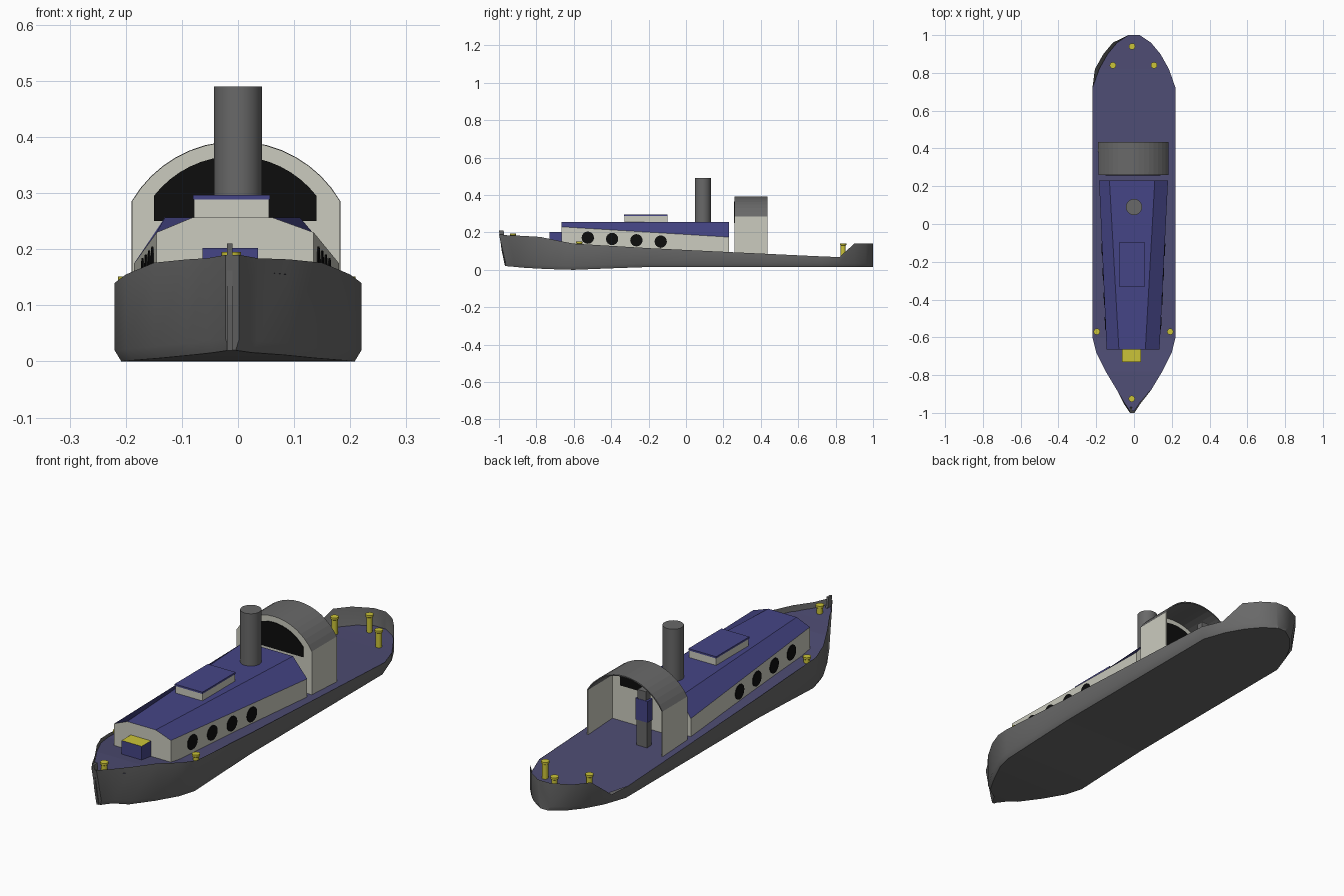
import bpy, bmesh, math
from mathutils import Vector

cube = bpy.data.objects.get("Cube")
if cube:
    bpy.data.objects.remove(cube, do_unlink=True)


def material(name, r, g, b):
    m = bpy.data.materials.new(name)
    m.use_nodes = True
    m.diffuse_color = (r, g, b, 1)
    m.node_tree.nodes["Principled BSDF"].inputs["Base Color"].default_value = (r, g, b, 1)
    return m


GREY = material("hull grey", .14, .14, .14)
DECK = material("deck blue", .075, .072, .17)
BLUE = material("roof blue", .06, .06, .24)
CREAM = material("cream paint", .6, .6, .52)
YELLOW = material("bollard yellow", .6, .55, .04)
BLACK = material("window black", .004, .004, .004)


def finish(name, bm, mats, rule=None, smooth=False):
    bmesh.ops.recalc_face_normals(bm, faces=bm.faces)
    bm.normal_update()
    if rule:
        for f in bm.faces:
            f.material_index = rule(f)
    me = bpy.data.meshes.new(name)
    bm.to_mesh(me)
    bm.free()
    for m in mats:
        me.materials.append(m)
    ob = bpy.data.objects.new(name, me)
    bpy.context.collection.objects.link(ob)
    if smooth:
        bpy.ops.object.select_all(action='DESELECT')
        ob.select_set(True)
        bpy.context.view_layer.objects.active = ob
        bpy.ops.object.shade_smooth_by_angle(angle=math.radians(35))
    return ob


def loft(rings, closed=False, caps=(False, False)):
    """Skin a list of equal-length point rings."""
    bm = bmesh.new()
    vs = [[bm.verts.new(p) for p in ring] for ring in rings]
    n = len(rings[0])
    for a, b in zip(vs, vs[1:]):
        for i in range(n if closed else n - 1):
            j = (i + 1) % n
            bm.faces.new((a[i], a[j], b[j], b[i]))
    for use, ring in zip(caps, (vs[0], vs[-1])):
        if use:
            bm.faces.new(ring)
    return bm


def box(name, x, y, z, mats, rule=None):
    ring = lambda h: [(x[0], y[0], h), (x[1], y[0], h), (x[1], y[1], h), (x[0], y[1], h)]
    return finish(name, loft([ring(z[0]), ring(z[1])], True, (True, True)), mats, rule)


def tube(name, x, y, levels, mat, sides=16):
    """Turned upright part from (radius, z) levels."""
    rings = [[(x + r * math.cos(i * math.tau / sides), y + r * math.sin(i * math.tau / sides), z)
              for i in range(sides)] for r, z in levels]
    return finish(name, loft(rings, True, (True, True)), [mat], smooth=True)


def arch(x0, x1, base, spring, top, y, steps=16):
    """Arched outline: straight sides under a circular arc."""
    c, h, rise = (x0 + x1) / 2, (x1 - x0) / 2, top - spring
    r = (h * h + rise * rise) / (2 * rise)
    a = math.asin(h / r)
    arc = [(c + r * math.sin(t), y, top - r + r * math.cos(t))
           for t in (a * (2 * i / steps - 1) for i in range(steps + 1))]
    return [(x0, y, base)] + arc + [(x1, y, base)]


# Hull stations: y, half width, rail height, deck height, bottom height
stations = [
    (-1, .012, .19, .165, .02), (-.95, .045, .184, .16, .016),
    (-.88, .09, .182, .155, .012), (-.78, .15, .176, .148, .006),
    (-.68, .2, .155, .135, .002), (-.6, .22, .14, .125, 0),
    (-.4, .22, .128, .12, .008), (-.2, .22, .116, .113, .015),
    (.23, .22, .095, .094, .015), (.72, .22, .072, .071, .015),
    (.82, .185, .068, .066, .015), (.9, .14, .14, .064, .015),
    (.96, .09, .14, .063, .015), (1, .03, .14, .062, .015)]

hull_rings, deck_rings = [], []
for y, w, rail, deck, bottom in stations:
    cx = -.01 if y < -.9 else 0
    low = y * .965 if y < -.9 else y
    flare = .022 if .8 < y < .99 else 0
    foot = max(w - .012, .006)
    hull_rings.append([(cx - w - flare, y, rail), (cx - w, low, bottom + .02), (cx - foot, low, bottom),
                       (cx + foot, low, bottom), (cx + w, low, bottom + .02), (cx + w, y, rail)])
    deck_y = y * .99 if y < -.9 else y
    deck_rings.append([(cx - w, deck_y, deck), (cx + w, deck_y, deck)])
hull = loft(hull_rings)
hull.verts.ensure_lookup_table()
n = len(hull.verts)
hull.faces.new(hull.verts[:6])
hull.faces.new(hull.verts[n - 6:])
finish("hull", hull, [GREY], smooth=True)
finish("deck", loft(deck_rings), [DECK])

# Raked stem bar at the bow
finish("stem_bar", loft([[(x, y, z) for x, y in ((-.02, f), (-.01, f), (-.01, f + .025), (-.02, f + .025))]
                         for f, z in ((-.968, .02), (-.985, .1), (-1, .21))], True, (True, True)), [GREY])

# Tapering deckhouse with a blue hipped roof
house = loft([
    [(-.145, -.665, .08), (-.145, -.665, .23), (-.08, -.665, .257),
     (.06, -.665, .257), (.135, -.665, .23), (.135, -.665, .08)],
    [(-.185, .23, .07), (-.185, .23, .175), (-.13, .23, .257),
     (.11, .23, .257), (.18, .23, .175), (.18, .23, .07)]], True, (True, True))
finish("deckhouse", house, [CREAM, BLUE], lambda f: int(f.normal.z > .3))

# Round portholes along both walls
for side, front_x, back_x in (("right", -.145, -.185), ("left", .135, .18)):
    along = Vector((back_x - front_x, .895, 0)).normalized()
    out = Vector((math.copysign(along.y, front_x), -math.copysign(along.x, front_x) * 1, 0))
    out = Vector((along.y, -along.x, 0)) * (1 if front_x > 0 else -1)
    for k in range(4):
        y = -.525 + .13 * k
        centre = Vector((front_x + (back_x - front_x) * (y + .665) / .895, y, .172 - .007 * k))
        rings = [[centre + out * d + along * (.033 * math.cos(t)) + Vector((0, 0, .033 * math.sin(t)))
                  for t in (i * math.tau / 16 for i in range(16))] for d in (-.003, .003)]
        finish(f"porthole_{side}_{k + 1}", loft(rings, True, (True, True)), [BLACK])

# Skylight, fore locker and funnel
box("skylight", (-.078, .055), (-.33, -.1), (.25, .289), [CREAM])
box("skylight_lid", (-.08, .057), (-.332, -.098), (.289, .297), [BLUE])
box("fore_locker", (-.063, .036), (-.73, -.664), (.13, .202), [BLUE, YELLOW],
    lambda f: int(f.normal.z > .5))
tube("funnel", 0, .09, [(.043, .24), (.043, .49)], GREY, 32)

# Arched wheel shelter, open at the back
shelter = loft([arch(-.187, .18, .07, .285, .39, y) for y in (.262, .435)], caps=(True, False))
shelter_ob = finish("shelter", shelter, [CREAM, GREY],
                    lambda f: int(f.calc_center_median().z > .286 and abs(f.normal.y) < .5))
wall = shelter_ob.modifiers.new("thickness", 'SOLIDIFY')
wall.thickness = .005
wall.offset = 0
finish("shelter_window", loft([arch(-.15, .14, .25, .295, .366, y) for y in (.257, .2665)],
                              True, (True, True)), [BLACK])

# Helmsman inside the shelter
box("helmsman_legs", (-.092, -.04), (.375, .405), (.08, .2), [GREY])
box("helmsman_torso", (-.096, -.036), (.372, .408), (.2, .295), [BLUE])
box("helmsman_head", (-.086, -.046), (.374, .406), (.295, .335), [GREY])

# Mooring bollards: x, y, foot, top
bollards = [("bow", -.012, -.925, .15, .195), ("fore_right", -.197, -.57, .11, .151),
            ("fore_left", .192, -.57, .11, .151), ("aft_right", -.112, .84, .06, .142),
            ("aft_left", .106, .84, .06, .142), ("stern", -.01, .94, .06, .142)]
for label, x, y, foot, top in bollards:
    tube("bollard_" + label, x, y, [(.013, foot), (.013, top - .012), (.017, top - .009), (.017, top)], YELLOW, 12)
